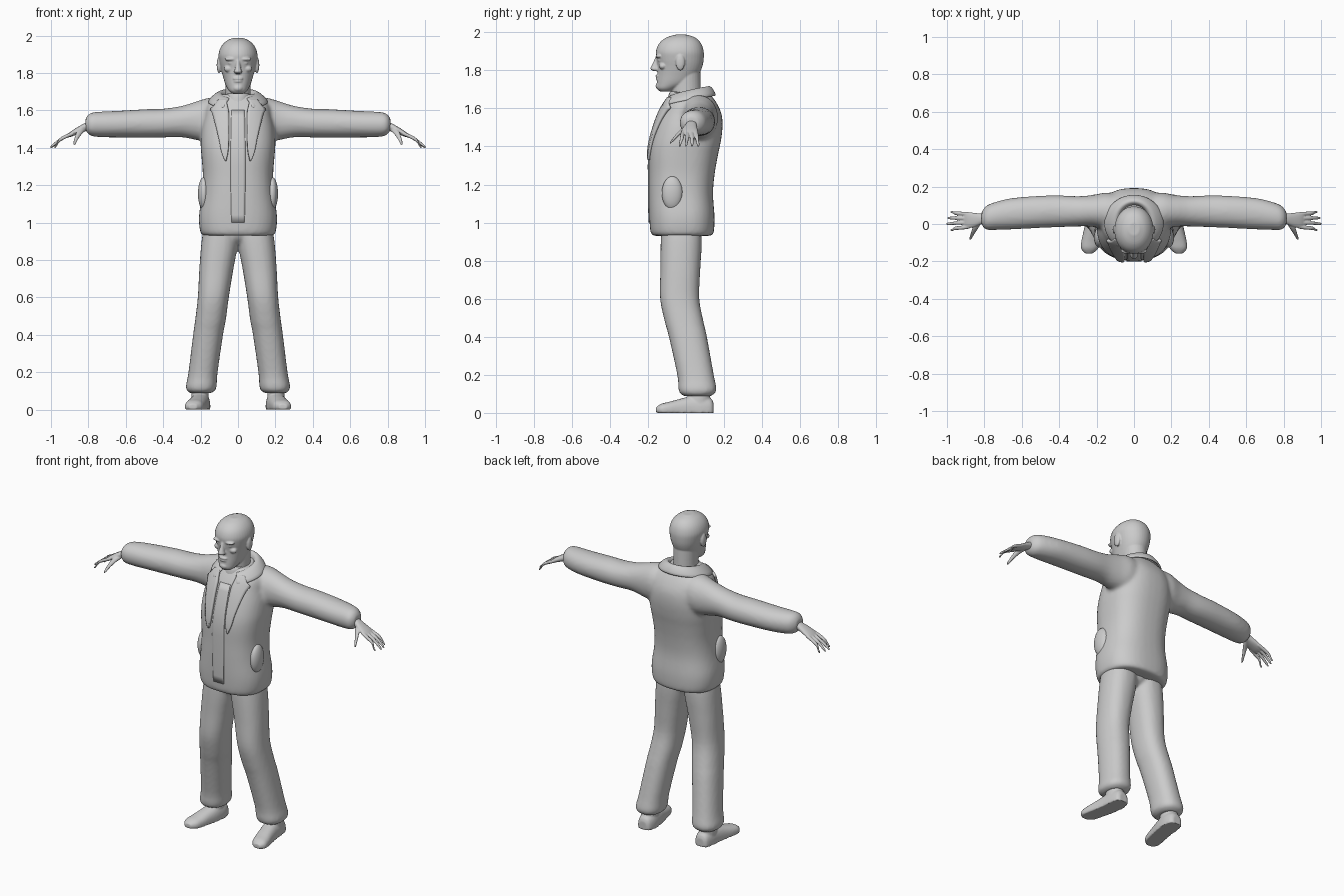
import bpy, bmesh, math
from mathutils import Vector, Matrix


def spline(rows, n=4):
    """Catmull-Rom resampling of a list of section rows."""
    pts = [Vector(r) for r in rows]
    pts = [pts[0]] + pts + [pts[-1]]
    out = []
    for i in range(1, len(pts) - 2):
        a, b, c, d = pts[i - 1:i + 3]
        for k in range(n):
            t = k / n
            out.append(b + 0.5 * t * ((c - a) + t * ((2 * a - 5 * b + 4 * c - d)
                                                     + t * (3 * b - 3 * c + d - a))))
    return out + [pts[-1]]


def loft(bm, rows, axis, power=2.0, side=1, floor=None, seg=28):
    """Skin rounded sections (x, y, z, r1, r2) lying across the given axis."""
    rings = []
    for x, y, z, r1, r2 in spline(rows):
        ring = []
        for i in range(seg):
            a = math.tau * i / seg
            c, s = math.cos(a), math.sin(a)
            u = math.copysign(abs(c) ** (2 / power), c) * r1
            v = math.copysign(abs(s) ** (2 / power), s) * r2
            p = {'x': (x, y + u, z + v), 'y': (x + u, y, z + v), 'z': (x + u, y + v, z)}[axis]
            zz = p[2] if floor is None else max(p[2], floor)
            ring.append(bm.verts.new((p[0] * side, p[1], zz)))
        rings.append(ring)
    for a, b in zip(rings, rings[1:]):
        for i in range(seg):
            j = (i + 1) % seg
            bm.faces.new((a[i], a[j], b[j], b[i]))
    bm.faces.new(rings[0])
    bm.faces.new(rings[-1])


def ball(bm, centre, radii):
    m = Matrix.Translation(centre) @ Matrix.Diagonal((*radii, 1))
    bmesh.ops.create_uvsphere(bm, u_segments=24, v_segments=16, radius=1, matrix=m)


def upright(rows):
    """(z, y front, y back, half width) -> loft rows on the centre line."""
    return [(0, (f + b) / 2, z, w, (b - f) / 2) for z, f, b, w in rows]


def finish(name, bm, voxel=None, smooth=0):
    bmesh.ops.recalc_face_normals(bm, faces=bm.faces[:])
    for f in bm.faces:
        f.smooth = True
    me = bpy.data.meshes.new(name)
    bm.to_mesh(me)
    bm.free()
    ob = bpy.data.objects.new(name, me)
    bpy.context.collection.objects.link(ob)
    if voxel:
        m = ob.modifiers.new("Blend", 'REMESH')
        m.mode, m.voxel_size, m.use_smooth_shade = 'VOXEL', voxel, True
    if smooth:
        m = ob.modifiers.new("Soften", 'SMOOTH')
        m.factor, m.iterations = 0.5, smooth
    return ob


# Jacket body with both sleeves
bm = bmesh.new()
loft(bm, upright([(.93, -.165, .125, .175), (.945, -.185, .145, .2), (1.03, -.193, .15, .209),
                  (1.15, -.196, .142, .193), (1.25, -.196, .15, .188), (1.35, -.196, .167, .195),
                  (1.42, -.187, .182, .2), (1.5, -.165, .192, .195), (1.57, -.14, .187, .18),
                  (1.63, -.108, .16, .165), (1.685, -.07, .12, .1)]), 'z', 2.5, seg=40)
for s in (1, -1):
    loft(bm, [(.06, .05, 1.55, .11, .12), (.15, .068, 1.55, .1, .118), (.22, .07, 1.545, .085, .104),
              (.3, .068, 1.54, .081, .084), (.4, .068, 1.532, .085, .077), (.5, .065, 1.53, .086, .076),
              (.65, .055, 1.526, .084, .071), (.74, .043, 1.525, .075, .068),
              (.79, .033, 1.525, .064, .06), (.815, .03, 1.525, .035, .035)], 'x', 2.1, s)
jacket = finish("jacket", bm, .011, 6)

# Side pockets
bm = bmesh.new()
for s in (1, -1):
    ball(bm, (.183 * s, -.072, 1.155), (.031, .055, .088))
finish("jacket_pockets", bm)


def cloth(name, rows, sides, thick, lift):
    """Thin panel laid over the jacket front; rows are (z, x inner, x outer)."""
    bm = bmesh.new()
    for s in sides:
        grid = [[bm.verts.new((s * (a + (b - a) * k / 6), -.5, z)) for k in range(7)]
                for z, a, b in spline(rows, 5)]
        for r0, r1 in zip(grid, grid[1:]):
            for k in range(6):
                bm.faces.new((r0[k], r0[k + 1], r1[k + 1], r1[k]))
    ob = finish(name, bm)
    w = ob.modifiers.new("Drape", 'SHRINKWRAP')
    w.target, w.wrap_method, w.wrap_mode = jacket, 'PROJECT', 'ABOVE_SURFACE'
    w.use_project_y, w.use_negative_direction, w.use_positive_direction = True, False, True
    w.offset = lift
    t = ob.modifiers.new("Thickness", 'SOLIDIFY')
    t.thickness, t.offset = thick, 0


# Lapels and front fastening strip
cloth("lapels", [(1.65, .06, .1), (1.62, .055, .122), (1.6, .05, .14), (1.57, .048, .128),
                 (1.45, .048, .1), (1.38, .052, .086), (1.33, .062, .068)], (1, -1), .016, .006)
cloth("front_strip", [(1.6, -.035, .035), (1.3, -.04, .04), (1.0, -.035, .035)], (1,), .008, .001)

# Folded collar, open at the front
bm = bmesh.new()
rings = []
for i in range(41):
    a = math.radians(28 + 304 * i / 40)
    sx, cy = math.sin(a), -math.cos(a)
    k = (cy + 1) / 2
    rings.append([bm.verts.new(p) for p in (
        (.078 * sx, .012 + .085 * cy, 1.62),
        (.084 * sx, .014 + .095 * cy, 1.648 + .062 * k ** .6),
        (.102 * sx, .012 + .112 * cy, 1.65 + .066 * k ** .6),
        (.132 * sx, .008 + .132 * cy, 1.628 + .066 * k ** .6),
        (.16 * sx, .004 + .15 * cy, 1.595 + .07 * k ** .6))])
for r0, r1 in zip(rings, rings[1:]):
    for k in range(4):
        bm.faces.new((r0[k], r0[k + 1], r1[k + 1], r1[k]))
collar = finish("collar", bm)
m = collar.modifiers.new("Thickness", 'SOLIDIFY')
m.thickness, m.offset = .014, 0
m = collar.modifiers.new("Round", 'SUBSURF')
m.levels = m.render_levels = 1

# High-necked shirt
bm = bmesh.new()
loft(bm, upright([(1.56, -.12, .08, .085), (1.63, -.1, .08, .076), (1.675, -.09, .08, .07),
                  (1.69, -.08, .075, .064)]), 'z', 2.1)
finish("shirt_neck", bm)

# Head, neck, ears and face
bm = bmesh.new()
loft(bm, upright([(1.688, -.135, -.07, .028), (1.705, -.152, -.04, .048), (1.735, -.153, .03, .066),
                  (1.78, -.15, .068, .08), (1.82, -.15, .086, .091), (1.86, -.156, .093, .1),
                  (1.9, -.158, .093, .104), (1.94, -.142, .08, .091), (1.97, -.108, .052, .064),
                  (1.987, -.06, .008, .028)]), 'z', 2.1, seg=40)
loft(bm, upright([(1.6, -.07, .08, .07), (1.7, -.078, .078, .068), (1.8, -.07, .075, .07)]), 'z')
loft(bm, [(0, -.148, 1.872, .01, .012), (0, -.155, 1.845, .012, .016), (0, -.163, 1.82, .017, .02),
          (0, -.164, 1.806, .022, .023), (0, -.157, 1.796, .014, .014)], 'z')
ball(bm, (0, -.146, 1.77), (.028, .015, .008))
ball(bm, (0, -.145, 1.755), (.025, .014, .007))
ball(bm, (0, -.142, 1.718), (.026, .018, .018))
for s in (1, -1):
    ball(bm, (.102 * s, -.03, 1.842), (.012, .024, .043))
    ball(bm, (.038 * s, -.142, 1.874), (.034, .018, .01))
    ball(bm, (.038 * s, -.136, 1.853), (.016, .013, .008))
    ball(bm, (.05 * s, -.122, 1.822), (.026, .02, .018))
finish("head", bm, .0045, 3)

# Trousers
bm = bmesh.new()
for s in (1, -1):
    loft(bm, [(.09, -.025, 1.02, .085, .1), (.097, -.025, .9, .098, .108), (.116, -.03, .75, .091, .105),
              (.132, -.033, .6, .083, .103), (.147, -.01, .48, .082, .102), (.16, .01, .4, .08, .1),
              (.187, .05, .2, .078, .096), (.196, .06, .13, .082, .1), (.198, .06, .103, .076, .092),
              (.2, .06, .088, .055, .068)], 'z', 2.3, s)
ball(bm, (0, -.025, .95), (.1, .1, .075))
finish("trousers", bm, .01, 4)

# Shoes with ankles
bm = bmesh.new()
shoe = [(.145, .2, .025, .05), (.132, .2, .042, .075), (.09, .2, .052, .09), (.03, .205, .053, .088),
        (-.03, .216, .052, .074), (-.09, .229, .052, .058), (-.13, .237, .046, .048), (-.157, .241, .022, .03)]
for s in (1, -1):
    loft(bm, [(x, y, .016, r, top - .016) for y, x, r, top in shoe], 'y', 2.4, s, 0)
    loft(bm, [(.203, .065, .04, .048, .062), (.203, .068, .09, .046, .058), (.2, .065, .15, .044, .055)],
         'z', 2, s)
finish("shoes", bm, .006, 2)

# Hands with four fingers and a thumb
bm = bmesh.new()
for s in (1, -1):
    loft(bm, [(.76, .03, 1.525, .03, .026), (.81, .028, 1.513, .028, .023), (.85, .022, 1.495, .037, .02),
              (.89, .02, 1.475, .043, .015), (.912, .02, 1.463, .036, .009)], 'x', 2.2, s)
    for y0, y1, tip in ((-.014, -.032, .982), (.009, .001, 1.003), (.031, .032, .998), (.052, .064, .982)):
        loft(bm, [(.88, y0, 1.478, .011, .011), (.925, (2 * y0 + y1) / 3, 1.458, .0105, .0105),
                  (.955, (y0 + y1) / 2, 1.44, .0095, .01), (tip - .01, y1, 1.411, .007, .008),
                  (tip, y1, 1.402, .004, .004)], 'x', 2, s, seg=14)
    loft(bm, [(.83, .015, 1.5, .018, .016), (.847, -.02, 1.482, .016, .014), (.862, -.05, 1.455, .011, .012),
              (.874, -.078, 1.424, .007, .008), (.876, -.084, 1.417, .003, .004)], 'y', 2, s, seg=14)
finish("hands", bm, .0035, 2)
